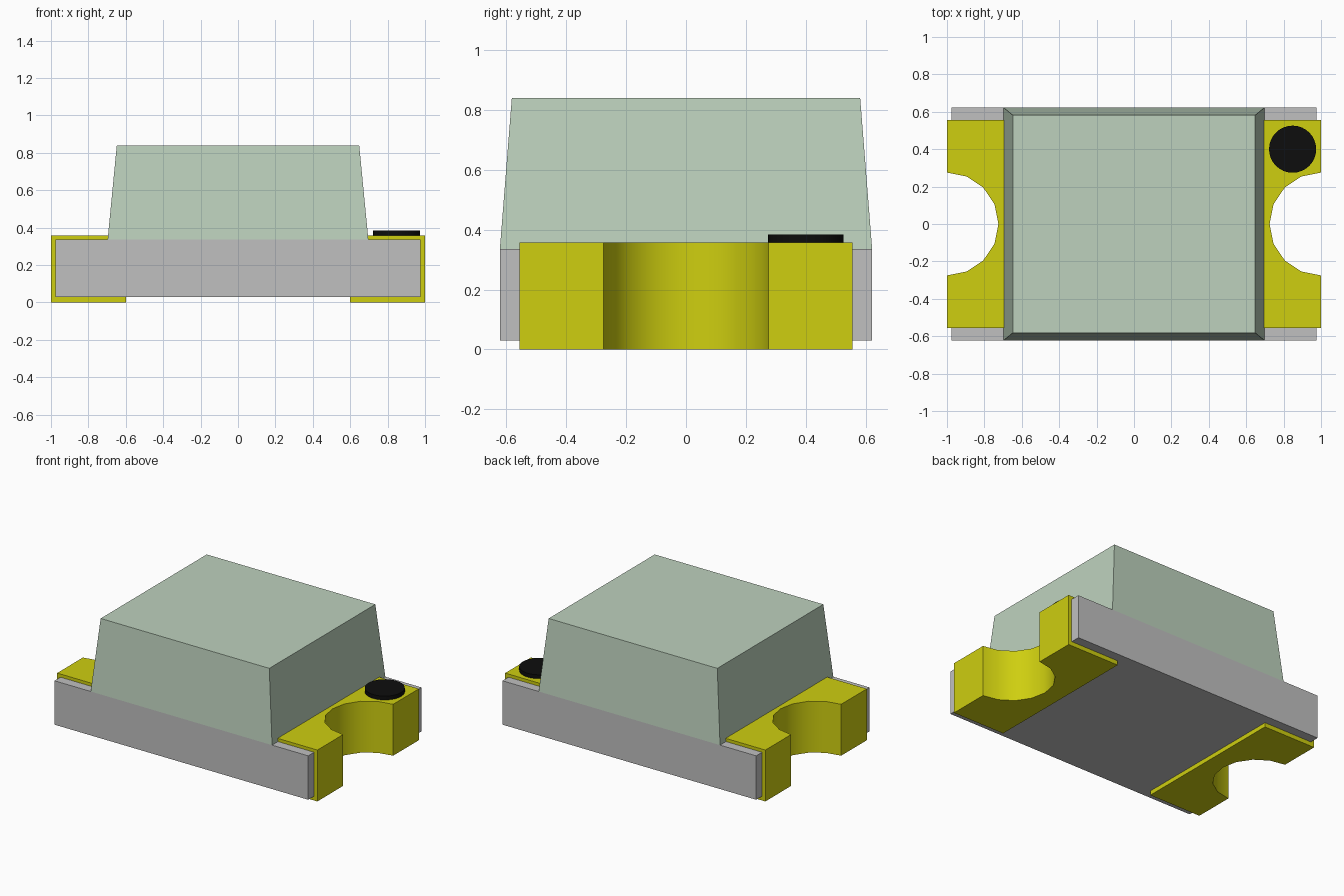
import bpy, bmesh, math

cube = bpy.data.objects.get("Cube")
if cube:
    bpy.data.objects.remove(cube, do_unlink=True)


def material(name, rgb):
    m = bpy.data.materials.new(name)
    m.use_nodes = True
    m.diffuse_color = (*rgb, 1)
    bsdf = m.node_tree.nodes["Principled BSDF"]
    bsdf.inputs["Base Color"].default_value = (*rgb, 1)
    bsdf.inputs["Roughness"].default_value = 0.6
    return m


GREY = material("board grey", (0.53, 0.53, 0.53))
GREEN = material("pale green resin", (0.51, 0.64, 0.51))
YELLOW = material("yellow metal", (0.62, 0.62, 0.005))
BLACK = material("black ink", (0.004, 0.004, 0.004))

# Shared sizes
BOARD_X, BOARD_Y = 0.975, 0.622
PAD_Y = 0.557
NOTCH_R, LINER_R = 0.275, 0.30
Z_BOARD, Z_TOP_BOARD, Z_PAD = 0.03, 0.335, 0.357


def finish(name, bm, mat):
    bmesh.ops.recalc_face_normals(bm, faces=bm.faces)
    mesh = bpy.data.meshes.new(name)
    bm.to_mesh(mesh)
    bm.free()
    mesh.materials.append(mat)
    ob = bpy.data.objects.new(name, mesh)
    bpy.context.collection.objects.link(ob)
    bpy.ops.object.select_all(action='DESELECT')
    ob.select_set(True)
    bpy.context.view_layer.objects.active = ob
    bpy.ops.object.shade_smooth_by_angle(angle=math.radians(30))
    return ob


def prism(name, bottom, top, z0, z1, mat):
    """Closed solid between two outlines with matching points."""
    bm = bmesh.new()
    lo = [bm.verts.new((x, y, z0)) for x, y in bottom]
    hi = [bm.verts.new((x, y, z1)) for x, y in top]
    bm.faces.new(lo)
    bm.faces.new(hi)
    for i in range(len(lo)):
        j = (i + 1) % len(lo)
        bm.faces.new((lo[i], lo[j], hi[j], hi[i]))
    return finish(name, bm, mat)


def end_path(x, y, r):
    """End edge from -y to +y with a round notch centred on x = 1."""
    h = math.sqrt(r * r - (1 - x) ** 2)
    arc = [(1 - r * math.cos(a), r * math.sin(a))
           for a in (math.pi * k / 8 for k in range(-3, 4))]
    return [(x, -y), (x, -h)] + arc + [(x, h), (x, y)]


def rectangle(x, y):
    return [(-x, -y), (x, -y), (x, y), (-x, y)]


def terminal(name, side):
    """C-shaped metal cap wrapping one notched end of the board."""
    bm = bmesh.new()

    def row(points, z):
        return [bm.verts.new((side * x, y, z)) for x, y in points]

    outer, inner = end_path(1.0, PAD_Y, NOTCH_R), end_path(BOARD_X, PAD_Y, LINER_R)
    top_edge, low_edge = [(0.695, -PAD_Y), (0.695, PAD_Y)], [(0.60, -PAD_Y), (0.60, PAD_Y)]
    # Rows follow the C section from the underside round to the underside
    ob, ot = row(outer, 0), row(outer, Z_PAD)
    at, au = row(top_edge, Z_PAD), row(top_edge, Z_TOP_BOARD)
    it, ib = row(inner, Z_TOP_BOARD), row(inner, Z_BOARD)
    bu, bb = row(low_edge, Z_BOARD), row(low_edge, 0)
    # Outer wall and inner wall
    for lo, hi in ((ob, ot), (ib, it)):
        for i in range(len(lo) - 1):
            bm.faces.new((lo[i], lo[i + 1], hi[i + 1], hi[i]))
    # Pad faces, pad edges and the two C-shaped sides
    for path, edge in ((ot, at), (it, au), (ib, bu), (ob, bb)):
        bm.faces.new(path + edge[::-1])
    for a, b in ((at, au), (bu, bb)):
        bm.faces.new((a[0], a[1], b[1], b[0]))
    for k in (0, -1):
        bm.faces.new([r[k] for r in (ob, ot, at, au, it, ib, bu, bb)])
    return finish(name, bm, YELLOW)


# Board with a notch in each end
right_end = end_path(BOARD_X, BOARD_Y, LINER_R)
outline = right_end + [(-x, -y) for x, y in right_end]
prism("board", outline, outline, Z_BOARD, Z_TOP_BOARD, GREY)

# Tapered lens
prism("lens", rectangle(0.697, BOARD_Y), rectangle(0.648, 0.582),
      Z_TOP_BOARD, 0.84, GREEN)

# Metal terminals
terminal("left_terminal", 1)
terminal("right_terminal", -1)

# Polarity dot
dot = [(0.848 + 0.126 * math.cos(math.tau * k / 32),
        0.40 + 0.126 * math.sin(math.tau * k / 32)) for k in range(32)]
prism("polarity_dot", dot, dot, Z_PAD, 0.384, BLACK)
